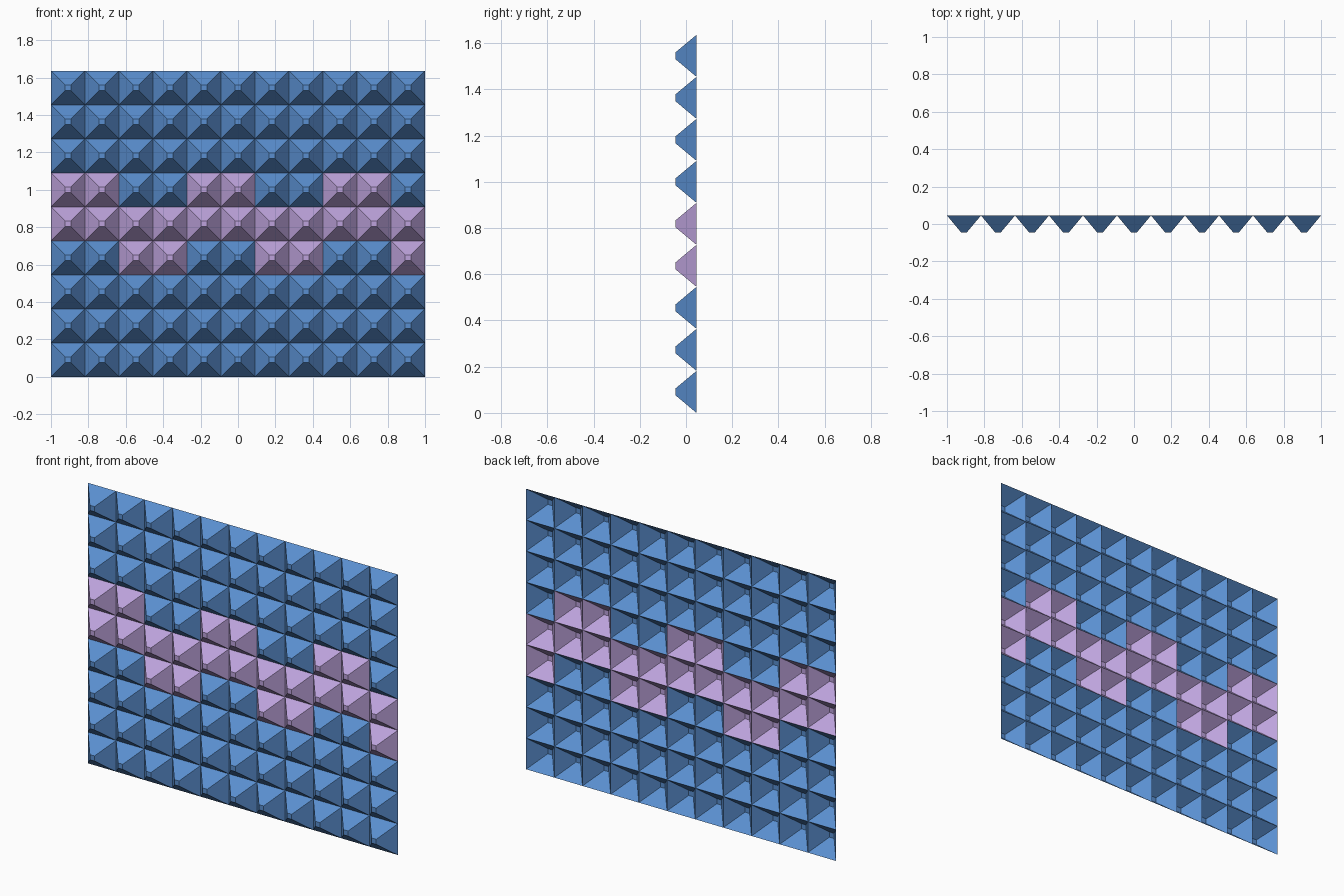
import bpy, bmesh

if "Cube" in bpy.data.objects:
    bpy.data.objects.remove(bpy.data.objects["Cube"])

COLS, ROWS = 11, 9
CELL = 2.0 / COLS          # width of one stud
DEPTH = CELL / 2           # stud height, pointing to -y
TIP = 0.03                 # flat square at the tip


def material(name, rgb):
    m = bpy.data.materials.new(name)
    m.diffuse_color = (*rgb, 1)
    m.use_nodes = True
    m.node_tree.nodes["Principled BSDF"].inputs["Base Color"].default_value = m.diffuse_color
    return m


def is_zigzag(c, r):
    """Solid middle row with pairs alternating above and below it."""
    return r == 4 or r == (5 if c % 4 < 2 else 3)


def square(bm, x, y, z, size):
    h = size / 2
    return [bm.verts.new((x + sx * h, y, z + sz * h))
            for sx, sz in ((-1, -1), (1, -1), (1, 1), (-1, 1))]


def stud_panel(name, mat, cells):
    # Hollow truncated pyramids, open at the back
    bm = bmesh.new()
    for c, r in cells:
        x, z = -1 + (c + 0.5) * CELL, (r + 0.5) * CELL
        base = square(bm, x, DEPTH / 2, z, CELL)
        tip = square(bm, x, -DEPTH / 2, z, TIP)
        bm.faces.new(tip)
        for i in range(4):
            j = (i + 1) % 4
            bm.faces.new((base[i], base[j], tip[j], tip[i]))
    bmesh.ops.remove_doubles(bm, verts=bm.verts[:], dist=1e-4)
    me = bpy.data.meshes.new(name)
    bm.to_mesh(me)
    bm.free()
    me.materials.append(mat)
    bpy.context.collection.objects.link(bpy.data.objects.new(name, me))


grid = [(c, r) for c in range(COLS) for r in range(ROWS)]
stud_panel("background_studs", material("blue", (0.102, 0.275, 0.631)),
           [g for g in grid if not is_zigzag(*g)])
stud_panel("zigzag_studs", material("lilac", (0.509, 0.365, 0.716)),
           [g for g in grid if is_zigzag(*g)])
